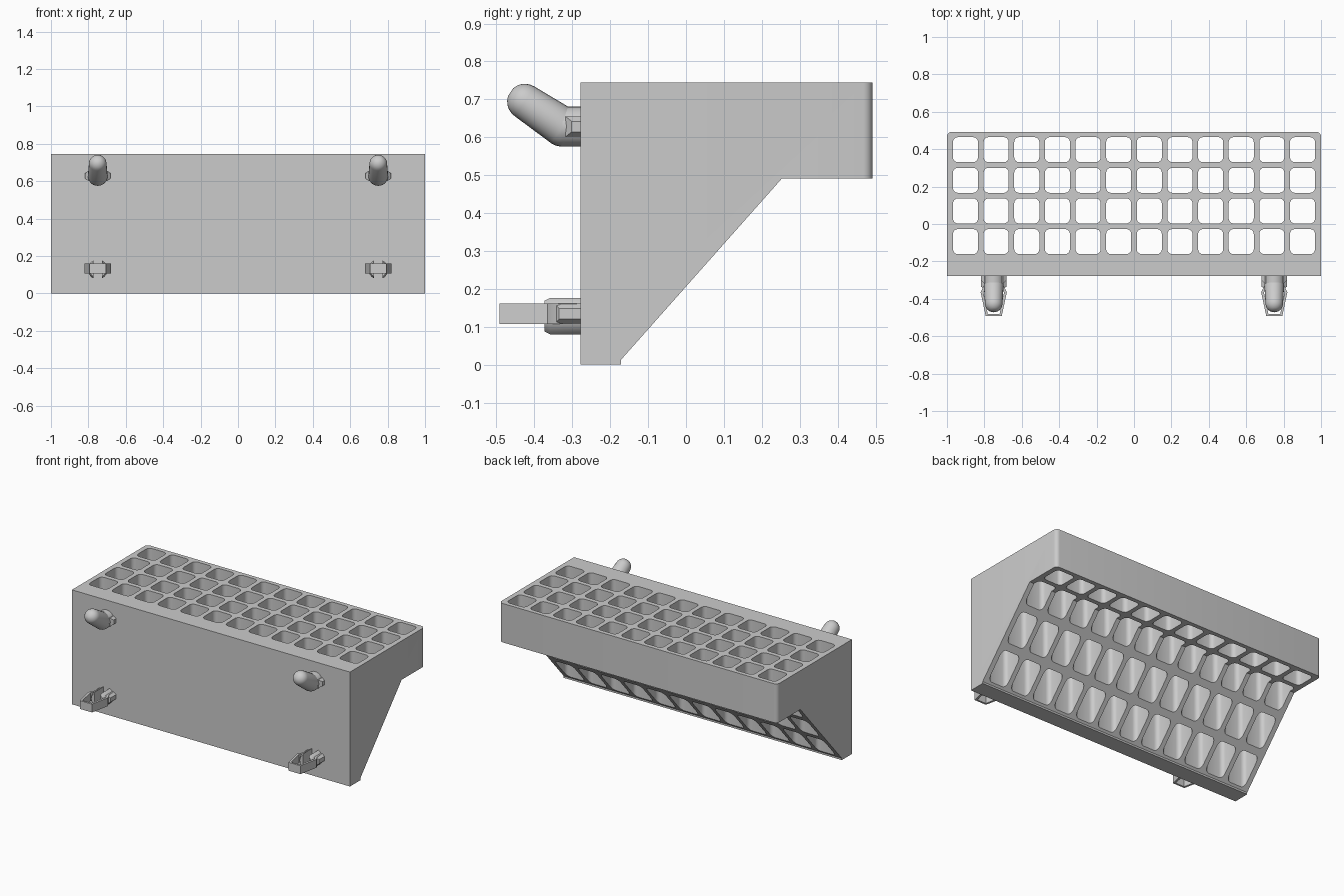
import bpy, bmesh, math
from mathutils import Vector

if "Cube" in bpy.data.objects:
    bpy.data.objects.remove(bpy.data.objects["Cube"])

BACK = -0.278          # mounting face
PEG_X = 0.75


def loft(bm, rings):
    """Skin matching closed rings of points and cap both ends."""
    vs = [[bm.verts.new(p) for p in r] for r in rings]
    n = len(vs[0])
    for a, b in zip(vs, vs[1:]):
        for i in range(n):
            j = (i + 1) % n
            bm.faces.new((a[i], a[j], b[j], b[i]))
    bm.faces.new(vs[0][::-1])
    bm.faces.new(vs[-1])


def finish(name, bm, smooth=True):
    bmesh.ops.recalc_face_normals(bm, faces=bm.faces)
    me = bpy.data.meshes.new(name)
    bm.to_mesh(me)
    bm.free()
    ob = bpy.data.objects.new(name, me)
    bpy.context.collection.objects.link(ob)
    bpy.ops.object.select_all(action='DESELECT')
    ob.select_set(True)
    bpy.context.view_layer.objects.active = ob
    if smooth:
        bpy.ops.object.shade_smooth_by_angle(angle=math.radians(30))
    return ob


def rounded_square(cx, cy, half, r, z, seg=4):
    pts = []
    for k, (sx, sy) in enumerate(((1, 1), (-1, 1), (-1, -1), (1, -1))):
        for i in range(seg + 1):
            a = math.pi / 2 * (k + i / seg)
            pts.append((cx + sx * (half - r) + r * math.cos(a),
                        cy + sy * (half - r) + r * math.sin(a), z))
    return pts


# holder body: bracket profile extruded across x, front corners rounded
profile = [(BACK, 0), (-0.172, 0), (-0.172, 0.012), (0.253, 0.491),
           (0.492, 0.491), (0.492, 0.744), (BACK, 0.744)]
bm = bmesh.new()
loft(bm, [[(x, y, z) for y, z in profile] for x in (-1, 1)])
corners = [e for e in bm.edges
           if all(v.co.y > 0.49 and abs(v.co.x) > 0.99 for v in e.verts)
           and abs(e.verts[0].co.z - e.verts[1].co.z) > 0.1]
bmesh.ops.bevel(bm, geom=corners, offset=0.025, segments=5, profile=0.5,
                affect='EDGES')
body = finish("holder_body", bm, smooth=False)

# 12 x 4 grid of vertical sockets
PITCH = 0.1638
bm = bmesh.new()
for i in range(12):
    for j in range(4):
        cx, cy = (i - 5.5) * PITCH, -0.094 + j * PITCH
        loft(bm, [rounded_square(cx, cy, 0.067, 0.026, z) for z in (-0.1, 0.9)])
cutter = finish("socket_cutter", bm, smooth=False)
cutter.hide_render = True

mod = body.modifiers.new("sockets", 'BOOLEAN')
mod.operation = 'DIFFERENCE'
mod.solver = 'EXACT'
mod.object = cutter
bpy.ops.object.select_all(action='DESELECT')
body.select_set(True)
bpy.context.view_layer.objects.active = body
bpy.ops.object.modifier_apply(modifier=mod.name)
bpy.data.objects.remove(cutter)
bpy.ops.object.shade_smooth_by_angle(angle=math.radians(30))


def circle(c, axis, r, n=24):
    c, axis = Vector(c), Vector(axis).normalized()
    u = Vector((1, 0, 0))
    v = axis.cross(u)
    return [c + r * (math.cos(2 * math.pi * k / n) * u +
                     math.sin(2 * math.pi * k / n) * v) for k in range(n)]


def side_ribs(bm, x0, z, y_base, y_tip):
    """Tapered gripping ribs on both sides of a peg."""
    for s in (-1, 1):
        rings = []
        for dx, yy, h in ((0.03, y_base, 0.027), (0.05, y_base, 0.027),
                          (0.068, y_tip, 0.014)):
            rings.append([(x0 + s * dx, yy, z - h), (x0 + s * dx, -0.27, z - h),
                          (x0 + s * dx, -0.27, z + h), (x0 + s * dx, yy, z + h)])
        loft(bm, rings)


def hook_peg(name, x0):
    bm = bmesh.new()
    z = 0.628
    elbow, tip = Vector((x0, -0.326, z)), Vector((x0, -0.425, 0.694))
    loft(bm, [circle((x0, -0.27, z), (0, -1, 0), 0.053),
              circle(elbow, (0, -1, 0), 0.053)])
    # elbow and angled rod with a domed end
    d = (tip - elbow).normalized()
    rings = []
    for k in range(1, 7):
        a = math.pi / 2 * k / 6
        rings.append(circle(elbow - d * 0.053 * math.cos(a), d,
                            0.053 * math.sin(a)))
    for k in range(6):
        a = math.pi / 2 * k / 6
        rings.append(circle(tip + d * 0.047 * math.sin(a), d,
                            0.047 * math.cos(a)))
    loft(bm, rings)
    side_ribs(bm, x0, z, -0.318, -0.302)
    finish(name, bm)


def snap_clip(name, x0):
    bm = bmesh.new()
    z = 0.128
    # split round stem with a chamfered end
    a0 = math.acos(0.022 / 0.053)
    for s in (-1, 1):
        rings = []
        for y, k in ((-0.27, 1), (-0.358, 1), (-0.374, 0.84)):
            rings.append([(x0 + s * max(0.022, 0.053 * k * math.cos(a)), y,
                           z + 0.053 * k * math.sin(a))
                          for a in (a0 * (2 * i / 8 - 1) for i in range(9))])
        loft(bm, rings)
    # tapering spring loop
    outer = [(0.05, -0.27), (0.052, -0.33), (0.07, -0.365), (0.043, -0.492)]
    inner = [(0.032, -0.480), (0.055, -0.367), (0.04, -0.337), (0.036, -0.27)]
    loop = (outer + [(-x, y) for x, y in outer[::-1]] +
            [(-x, y) for x, y in inner[::-1]] + inner)
    loft(bm, [[(x0 + x, y, h) for x, y in loop] for h in (0.107, 0.161)])
    side_ribs(bm, x0, z + 0.006, -0.348, -0.335)
    finish(name, bm)


for side, x0 in (("left", -PEG_X), ("right", PEG_X)):
    hook_peg("hook_peg_" + side, x0)
    snap_clip("snap_clip_" + side, x0)
